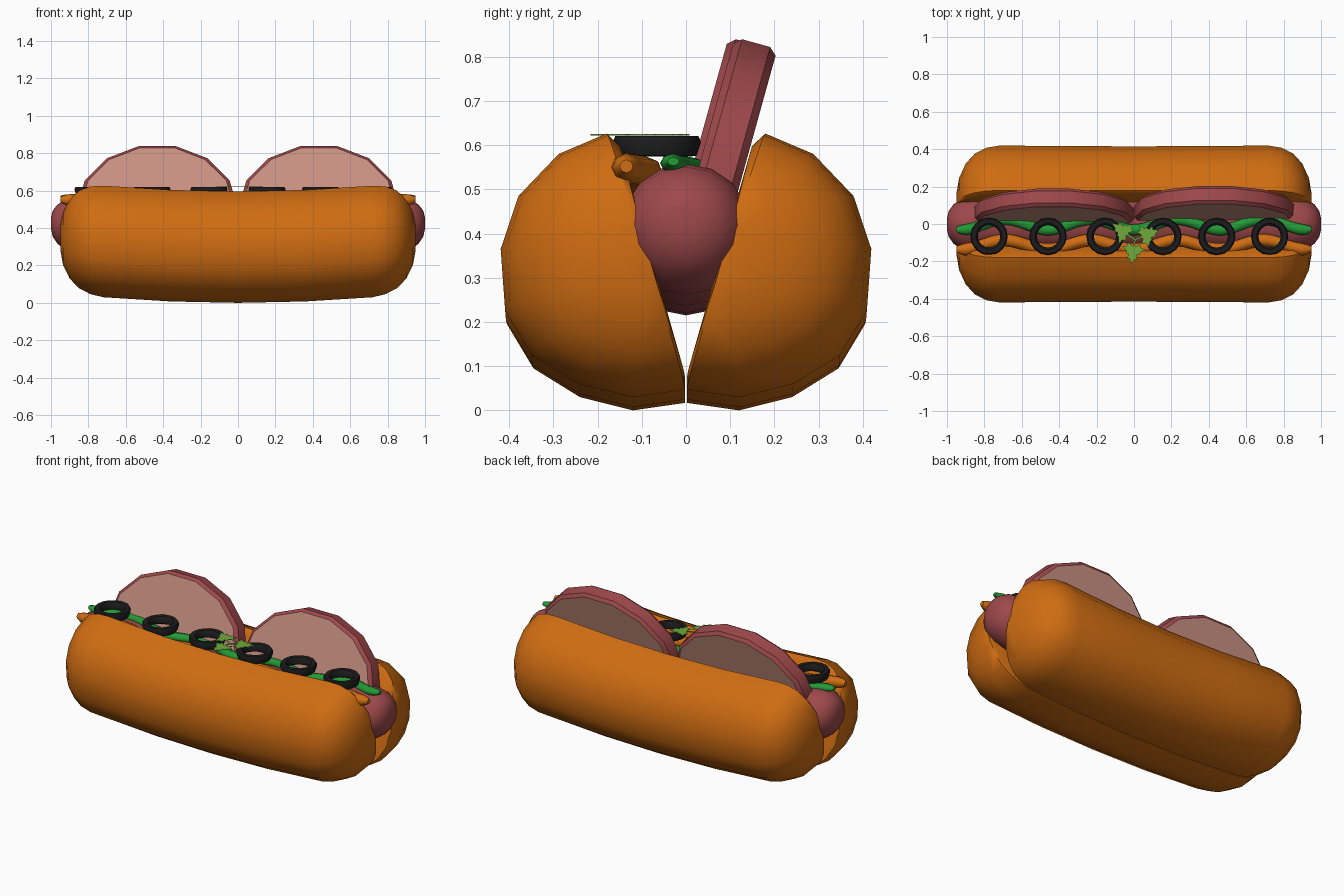
import bpy, bmesh, math
from mathutils import Matrix, Vector

if "Cube" in bpy.data.objects:
    bpy.data.objects.remove(bpy.data.objects["Cube"])


def material(name, rgb):
    m = bpy.data.materials.new(name)
    m.diffuse_color = (*rgb, 1)
    m.use_nodes = True
    m.node_tree.nodes["Principled BSDF"].inputs["Base Color"].default_value = m.diffuse_color
    return m


ORANGE = material("toasted orange", (0.62, 0.15, 0.006))
RED = material("meat red", (0.34, 0.065, 0.07))
PINK = material("slice pink", (0.60, 0.29, 0.23))
BLACK = material("olive black", (0.012, 0.012, 0.013))
GREEN = material("sauce green", (0.016, 0.32, 0.035))
LEAF = material("leaf green", (0.16, 0.40, 0.045))


def loft(name, rings, mats, closed=False, angle=40):
    """Skin a list of equal-length point rings; caps use the last material."""
    bm = bmesh.new()
    vs = [[bm.verts.new(p) for p in r] for r in rings]
    n = len(rings[0])
    pairs = list(zip(vs, vs[1:])) + ([(vs[-1], vs[0])] if closed else [])
    for a, b in pairs:
        for i in range(n):
            j = (i + 1) % n
            bm.faces.new((a[i], a[j], b[j], b[i]))
    if not closed:
        for r in (vs[0], vs[-1]):
            bm.faces.new(r).material_index = len(mats) - 1
    bmesh.ops.recalc_face_normals(bm, faces=bm.faces)
    return finish(name, bm, mats, angle)


def finish(name, bm, mats, angle=40):
    me = bpy.data.meshes.new(name)
    bm.to_mesh(me)
    bm.free()
    for m in mats:
        me.materials.append(m)
    ob = bpy.data.objects.new(name, me)
    bpy.context.collection.objects.link(ob)
    bpy.ops.object.select_all(action='DESELECT')
    ob.select_set(True)
    bpy.context.view_layer.objects.active = ob
    bpy.ops.object.shade_smooth_by_angle(angle=math.radians(angle))
    return ob


def mirrored(half):
    """Mirror (x, value) stations starting at x = 0."""
    return [(-x, s) for x, s in reversed(half[1:])] + half


# bun halves: D-shaped section, domed ends, gently bowed upward
section = [(-0.15, 0.57), (-0.178, 0.596), (-0.285, 0.55), (-0.375, 0.455),
           (-0.415, 0.335), (-0.405, 0.195), (-0.345, 0.095), (-0.24, 0.03),
           (-0.12, 0.0), (-0.002, 0.017), (-0.002, 0.045)]
bun_stations = mirrored([(0, 1), (0.36, 1), (0.72, 1), (0.79, 0.965), (0.85, 0.875),
                         (0.90, 0.71), (0.935, 0.48), (0.95, 0.22)])
for name, side in (("front_bun", 1), ("back_bun", -1)):
    rings = []
    for x, s in bun_stations:
        bow = 0.03 * min(abs(x) / 0.72, 1.15) ** 2
        grow = 1 + 0.01 * min(abs(x) / 0.72, 1)
        rings.append([(x, side * grow * (-0.085 + (y + 0.085) * s),
                       bow + 0.31 + (z - 0.31) * s) for y, z in section])
    loft(name, rings, [ORANGE])

# sausage
rings = []
for x, r in mirrored([(0, 0.15), (0.3, 0.15), (0.6, 0.15), (0.86, 0.148), (0.92, 0.135),
                      (0.965, 0.105), (0.99, 0.07), (1.0, 0.03)]):
    zc = 0.365 + 0.06 * x * x
    rings.append([(x, r * math.sin(a), zc + r * math.cos(a))
                  for a in [i * math.tau / 16 for i in range(16)]])
loft("sausage", rings, [RED])

# two tilted meat slices with pink cut faces
tilt = Matrix.Rotation(math.radians(-15.5), 4, 'X')
for name, cx, cy in (("left_slice", -0.432, 0.052), ("right_slice", 0.432, 0.066)):
    rings = []
    for y, s in ((-0.05, 0.955), (-0.033, 1), (0.033, 1), (0.05, 0.955)):
        ring = []
        for i in range(14):
            a = (i + 0.5) * math.tau / 14
            p = Vector((0.43 * s * math.sin(a), y, max(0.355 * s * math.cos(a), -0.22)))
            ring.append(Vector((cx, cy, 0.497)) + tilt @ p)
        rings.append(ring)
    loft(name, rings, [RED, PINK], angle=35)


# wavy sauce lines lying on the sausage
def sauce(name, mat, y0, amp, ry, rz, z0, rise):
    rings = []
    n = 64
    for k in range(n + 1):
        x = -0.95 + 1.9 * k / n
        s = {0: 0.45, 1: 0.85, n - 1: 0.85, n: 0.45}.get(k, 1)
        yc = y0 - amp * math.cos(math.tau * x / 0.46)
        zc = z0 + rise * x * x
        rings.append([(x, yc + s * ry * math.cos(a), zc + s * rz * math.sin(a))
                      for a in [i * math.tau / 8 for i in range(8)]])
    loft(name, rings, [mat], angle=60)


sauce("orange_sauce", ORANGE, -0.112, 0.025, 0.034, 0.033, 0.525, 0.03)
sauce("green_sauce", GREEN, -0.003, 0.028, 0.03, 0.022, 0.527, 0.04)

# olive rings
ring_section = [(0.062, 0.582), (0.075, 0.574), (0.09, 0.576), (0.1, 0.607),
                (0.094, 0.62), (0.07, 0.62), (0.06, 0.608)]
for k, cx in enumerate((-0.775, -0.46, -0.155, 0.155, 0.442, 0.725)):
    rings = [[(cx + r * math.cos(a), -0.066 + r * math.sin(a), z) for r, z in ring_section]
             for a in [i * math.tau / 16 for i in range(16)]]
    loft(f"olive_ring_{k + 1}", rings, [BLACK], closed=True, angle=50)

# parsley sprig: three jagged leaves and thin stems in one plate
bm = bmesh.new()
hub = Vector((0.005, -0.085))
for tip in ((-0.112, 0.0), (0.125, -0.035), (-0.012, -0.2)):
    d = Vector(tip) - hub
    u = d.normalized()
    v = Vector((-u.y, u.x))
    c = hub + d * 0.55
    outline = []
    for i in range(20):
        a = i * math.tau / 20
        lobe = 0.049 + 0.014 * math.cos(3 * a)
        r = lobe * (1.08 if i % 2 == 0 else 0.74)
        outline.append(c + u * r * math.cos(a) + v * r * math.sin(a))
    stem = [hub + v * 0.005, hub - v * 0.005, c - v * 0.005, c + v * 0.005]
    for pts in (outline, stem):
        f = bm.faces.new([bm.verts.new((p.x, p.y, 0.622)) for p in pts])
        ext = bmesh.ops.extrude_face_region(bm, geom=[f], use_keep_orig=True)
        for e in ext["geom"]:
            if isinstance(e, bmesh.types.BMVert):
                e.co.z += 0.003
bmesh.ops.recalc_face_normals(bm, faces=bm.faces)
finish("parsley_sprig", bm, [LEAF], angle=30)
